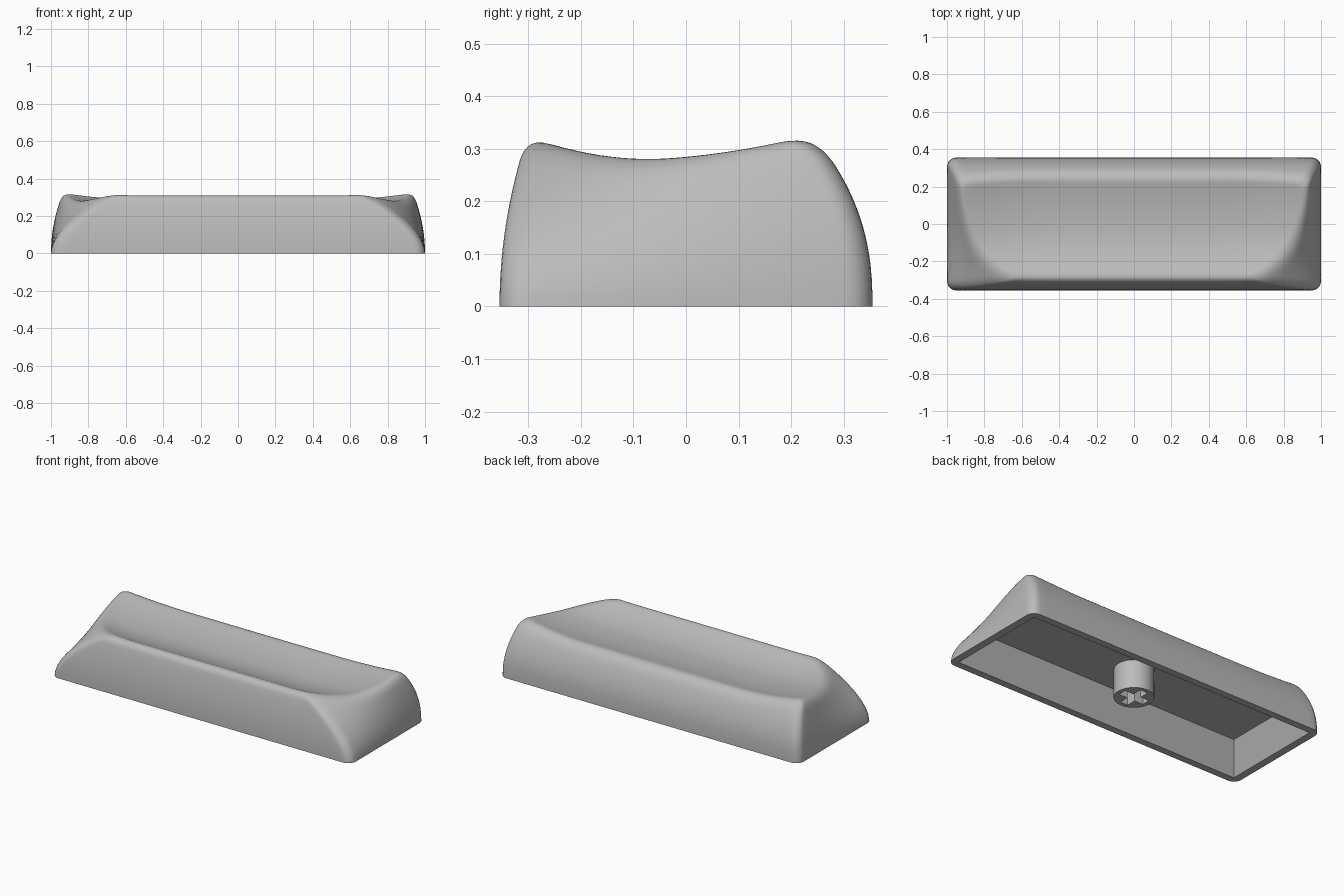
import bpy, bmesh, math
from mathutils import Vector

cube = bpy.data.objects.get("Cube")
if cube:
    bpy.data.objects.remove(cube, do_unlink=True)

HALF_X, HALF_Y, CORNER = 1.0, 0.355, 0.05
DISH_Y = -0.03
FILLET = 0.05

grey = bpy.data.materials.new("light_grey")
grey.use_nodes = True
grey.diffuse_color = (0.5, 0.5, 0.5, 1)
bsdf = next(n for n in grey.node_tree.nodes if n.type == "BSDF_PRINCIPLED")
bsdf.inputs["Base Color"].default_value = (0.5, 0.5, 0.5, 1)


def add_object(name, bm):
    bmesh.ops.recalc_face_normals(bm, faces=bm.faces)
    mesh = bpy.data.meshes.new(name)
    bm.to_mesh(mesh)
    bm.free()
    mesh.materials.append(grey)
    obj = bpy.data.objects.new(name, mesh)
    bpy.context.collection.objects.link(obj)
    return obj


def activate(obj):
    bpy.ops.object.select_all(action="DESELECT")
    obj.select_set(True)
    bpy.context.view_layer.objects.active = obj


def footprint():
    """Rounded rectangle, counter-clockwise."""
    cx, cy = HALF_X - CORNER, HALF_Y - CORNER
    corners = [(cx, cy), (-cx, cy), (-cx, -cy), (cx, -cy)]
    points = []
    for i, (x, y) in enumerate(corners):
        arc = [(x + CORNER * math.cos(a), y + CORNER * math.sin(a))
               for a in (math.pi / 2 * (i + k / 6) for k in range(7))]
        points += arc
        nx, ny = corners[(i + 1) % 4]
        end_a = math.pi / 2 * (i + 1)
        end = (nx + CORNER * math.cos(end_a), ny + CORNER * math.sin(end_a))
        steps = 48 if i % 2 == 0 else 20
        points += [(arc[-1][0] + (end[0] - arc[-1][0]) * k / steps,
                    arc[-1][1] + (end[1] - arc[-1][1]) * k / steps)
                   for k in range(1, steps)]
    return points


def wall(px, py, z):
    """Outer wall at height z: front corners recede faster than the back ones."""
    back = HALF_Y - 1.67 * z ** 2.4
    front = -HALF_Y + 0.5 * z ** 2
    back_x = 1 - 0.6 * z ** 2
    front_x = 1 - 2.51 * z ** 1.76
    v = (1 - py / HALF_Y) / 2
    side = back_x - (back_x - front_x) * v ** 2.1
    return Vector((px * side, back + (front - back) * v, z))


def dish(x, y):
    """Scooped top, rising towards both ends."""
    curve = 0.95 if y < DISH_Y else 0.48
    rise = max(0, abs(x) - 0.5) / 0.45
    return 0.255 + curve * (y - DISH_Y) ** 2 + 0.045 * rise ** 2


def spoke(px, py):
    """Section from the bottom edge, over the soft ridge, to the middle."""
    z = 0.28
    for _ in range(40):
        p = wall(px, py, z)
        z = 0.5 * (z + dish(p.x, p.y))
    ridge = wall(px, py, z)
    target = Vector((0.7 * px, DISH_Y, 0))
    inward = Vector((target.x - ridge.x, target.y - ridge.y, 0))
    start = ridge + inward.normalized() * FILLET
    start.z = dish(start.x, start.y)
    low = z - FILLET
    points = [wall(px, py, low * k / 10) for k in range(11)]
    for k in range(1, 9):
        t = k / 8
        points.append(points[10] * (1 - t) ** 2 + ridge * 2 * t * (1 - t) + start * t * t)
    for k in range(1, 11):
        q = start.lerp(target, k / 10)
        points.append(Vector((q.x, q.y, dish(q.x, q.y))))
    return points


def hollow(px, py):
    """Ceiling and opening corner points of the tapered cavity."""
    x = max(-0.955, min(0.955, px))
    y = max(-0.3125, min(0.3125, py))
    return [Vector((x * 0.925, y * 0.725, 0.17)), Vector((x, y, 0))]


# Cap shell: outer skin, flat rim and hollow underside
bm = bmesh.new()
columns = [[bm.verts.new(p) for p in hollow(*f) + spoke(*f)] for f in footprint()]
for a, b in zip(columns, columns[1:] + columns[:1]):
    for k in range(len(a) - 1):
        bm.faces.new((a[k], b[k], b[k + 1], a[k + 1]))
bm.faces.new([c[0] for c in columns])
bmesh.ops.remove_doubles(bm, verts=bm.verts, dist=0.0005)
cap = add_object("cap_shell", bm)
activate(cap)
bpy.ops.object.shade_smooth_by_angle(angle=math.radians(35))

# Stem post under the middle
bm = bmesh.new()
bmesh.ops.create_cone(bm, cap_ends=True, segments=48, radius1=0.108, radius2=0.108, depth=0.19)
bmesh.ops.translate(bm, verts=bm.verts, vec=(0, 0, 0.095))
stem = add_object("stem_post", bm)

# Cross-shaped socket cut into the stem
for size in ((0.165, 0.05, 0.3), (0.05, 0.165, 0.3)):
    bm = bmesh.new()
    bmesh.ops.create_cube(bm, size=1)
    bmesh.ops.scale(bm, verts=bm.verts, vec=size)
    cutter = add_object("socket_cutter", bm)
    cutter.hide_render = True
    mod = stem.modifiers.new("socket", "BOOLEAN")
    mod.operation = "DIFFERENCE"
    mod.solver = "EXACT"
    mod.object = cutter
    activate(stem)
    bpy.ops.object.modifier_apply(modifier=mod.name)
    bpy.data.objects.remove(cutter, do_unlink=True)
activate(stem)
bpy.ops.object.shade_smooth_by_angle(angle=math.radians(35))
